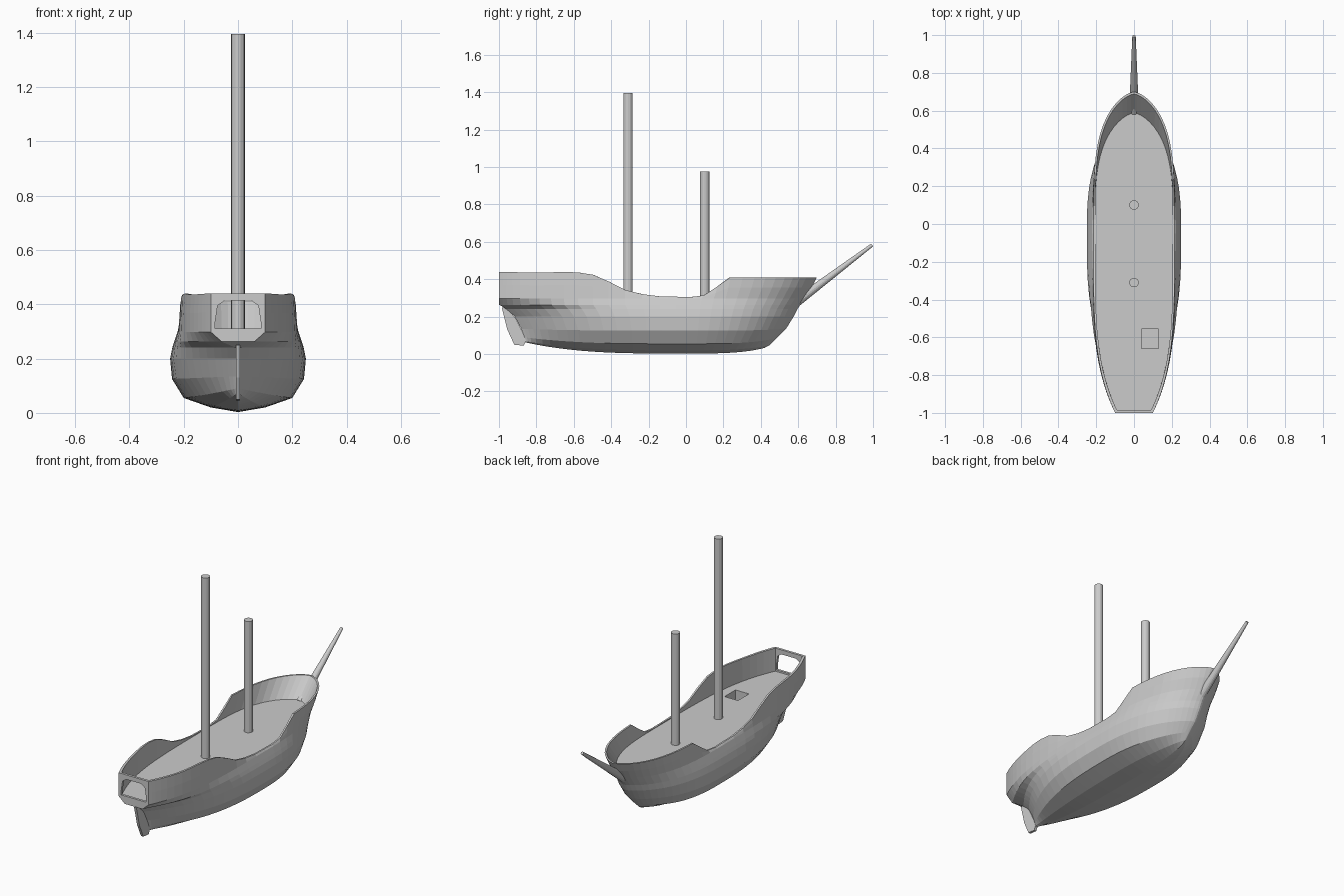
import bpy, bmesh
from math import sin, pi
from mathutils import Vector

if "Cube" in bpy.data.objects:
    bpy.data.objects.remove(bpy.data.objects["Cube"])

MID = -0.05   # widest station
N = 16        # segments from midship to each end


def finish(bm, name):
    bmesh.ops.remove_doubles(bm, verts=bm.verts, dist=0.0005)
    bmesh.ops.recalc_face_normals(bm, faces=bm.faces)
    me = bpy.data.meshes.new(name)
    bm.to_mesh(me)
    bm.free()
    ob = bpy.data.objects.new(name, me)
    bpy.context.collection.objects.link(ob)
    return ob


SHEER = [(-1, .44), (-.8, .435), (-.62, .44), (-.52, .432), (-.44, .405), (-.36, .355), (-.28, .327),
         (-.15, .309), (.06, .304), (.11, .318), (.16, .355), (.22, .41), (.7, .41)]


def sheer(y):
    for (a, za), (b, zb) in zip(SHEER, SHEER[1:]):
        if y <= b:
            return za + (zb - za) * max(0, y - a) / (b - a)
    return SHEER[-1][1]


# waterlines: z, rail blend, half width, stern y, stern half width, stern power,
# bow y, bow powers p and q, stern rise, bow rise
LEVELS = [
    (.003, 0, 0, -.86, 0, 2.5, .42, 2.5, .8, .06, .03),
    (.02, 0, .10, -.862, .004, 2.5, .45, 2.5, .75, .05, .03),
    (.055, 0, .20, -.866, .005, 2.5, .485, 2.6, .75, .035, .03),
    (.125, 0, .243, -.88, .006, 2.8, .535, 2.7, .75, .01, .01),
    (.20, 0, .25, -.915, .006, 3.1, .575, 2.8, .7, 0, 0),
    (.24, 0, .242, -.96, .008, 3.4, .595, 2.9, .7, 0, 0),
    (.262, 0, .235, -.995, .06, 3.6, .61, 3.0, .7, 0, 0),
    (.298, 0, .223, -1, .10, 3.8, .635, 3.2, .7, 0, 0),
    (.30, .5, .219, -1, .10, 4, .672, 3.6, .67, 0, 0),
    (.30, 1, .215, -1, .10, 4, .70, 4.0, .65, 0, 0),
    (.30, 1, .205, -.985, .09, 4, .688, 4.0, .65, 0, 0),
    (.30, 0, .207, -.985, .09, 3.8, .588, 3.6, .65, 0, 0),
]
TRANSOM_START = 6


def waterline(z0, blend, w, ys, ws, ps, yb, p, q, rise_s, rise_b):
    pts = []
    for i in range(-N, N + 1):
        s = sin(abs(i) / N * pi / 2)
        if i < 0:
            y = MID + (ys - MID) * s
            x = ws + (w - ws) * (1 - s ** ps)
            z = z0 + rise_s * s ** 3
        else:
            y = MID + (yb - MID) * s
            x = w * max(0, 1 - s ** p) ** q
            z = z0 + rise_b * s ** 4
        pts.append(Vector((x, y, z + (sheer(y) - z0) * blend)))
    return pts


rows = [waterline(*l) for l in LEVELS]


def mirrored(p):
    return Vector((-p.x, p.y, p.z))


# Hull with its bulwarks: both sides lofted through the waterlines
bm = bmesh.new()


def add_face(pts):
    uniq = []
    for p in pts:
        if all((p - o).length > 1e-4 for o in uniq):
            uniq.append(p)
    if len(uniq) > 2:
        bm.faces.new([bm.verts.new(p) for p in uniq])


for a, b in zip(rows, rows[1:]):
    for i in range(2 * N):
        quad = [a[i], a[i + 1], b[i + 1], b[i]]
        add_face(quad)
        add_face([mirrored(p) for p in quad])
# sternpost and counter strip
for a, b in zip(rows[:TRANSOM_START], rows[1:]):
    add_face([a[0], b[0], mirrored(b[0]), mirrored(a[0])])
finish(bm, "hull")

# Deck with sunken hatch
bm = bmesh.new()
edge = rows[-1]
outline = edge + [mirrored(p) for p in reversed(edge[:-1])]
bm.faces.new([bm.verts.new((p.x, p.y, .30)) for p in outline])
X0, X1, Y0, Y1 = .04, .13, -.66, -.555
for co, no in (((X0, 0, 0), (1, 0, 0)), ((X1, 0, 0), (1, 0, 0)),
               ((0, Y0, 0), (0, 1, 0)), ((0, Y1, 0), (0, 1, 0))):
    bmesh.ops.bisect_plane(bm, geom=bm.verts[:] + bm.edges[:] + bm.faces[:],
                           plane_co=co, plane_no=no)
hatch = []
for f in bm.faces:
    c = f.calc_center_median()
    if X0 < c.x < X1 and Y0 < c.y < Y1:
        hatch.append(f)
res = bmesh.ops.extrude_face_region(bm, geom=hatch)
bmesh.ops.translate(bm, vec=(0, 0, -.06),
                    verts=[v for v in res["geom"] if isinstance(v, bmesh.types.BMVert)])
bmesh.ops.delete(bm, geom=[f for f in hatch if f.is_valid], context='FACES')
deck = finish(bm, "deck")
if max(deck.data.polygons, key=lambda f: f.area).normal.z < 0:
    deck.data.flip_normals()

# Transom frame around the stern window
half_out = [(.10, .44), (.10, .37), (.10, .298), (.06, .262)]
half_in = [(.05, .413), (.075, .395), (.084, .335), (.084, .31)]
loops = [h + [(-x, z) for x, z in reversed(h)] for h in (half_out, half_in)]
bm = bmesh.new()
rings = [[bm.verts.new((x, y, z)) for x, z in loops[k]]
         for k, y in ((0, -1), (1, -1), (1, -.985), (0, -.985))]
for k in range(4):
    a, b = rings[k], rings[(k + 1) % 4]
    for i in range(8):
        j = (i + 1) % 8
        bm.faces.new((a[i], a[j], b[j], b[i]))
finish(bm, "transom_frame")

# Rudder plate
profile = [(-.855, .07), (-.868, .045), (-.918, .05), (-.955, .13), (-.985, .25),
           (-.955, .245), (-.91, .19), (-.875, .12)]
bm = bmesh.new()
sides = [[bm.verts.new((x, y, z)) for y, z in profile] for x in (-.008, .008)]
for s in sides:
    bm.faces.new(s)
for i in range(len(profile)):
    j = (i + 1) % len(profile)
    bm.faces.new((sides[0][i], sides[0][j], sides[1][j], sides[1][i]))
finish(bm, "rudder")


# Round spars
def spar(name, start, end, r0, r1):
    a, b = Vector(start), Vector(end)
    bm = bmesh.new()
    bmesh.ops.create_cone(bm, cap_ends=True, segments=16, radius1=r0, radius2=r1,
                          depth=(b - a).length)
    ob = finish(bm, name)
    ob.location = (a + b) / 2
    ob.rotation_mode = 'QUATERNION'
    ob.rotation_quaternion = (b - a).to_track_quat('Z', 'Y')


spar("tall_mast", (0, -.31, .28), (0, -.31, 1.395), .025, .025)
spar("short_mast", (0, .10, .28), (0, .10, .975), .025, .025)
spar("bowsprit", (0, .595, .282), (0, .995, .583), .026, .009)
